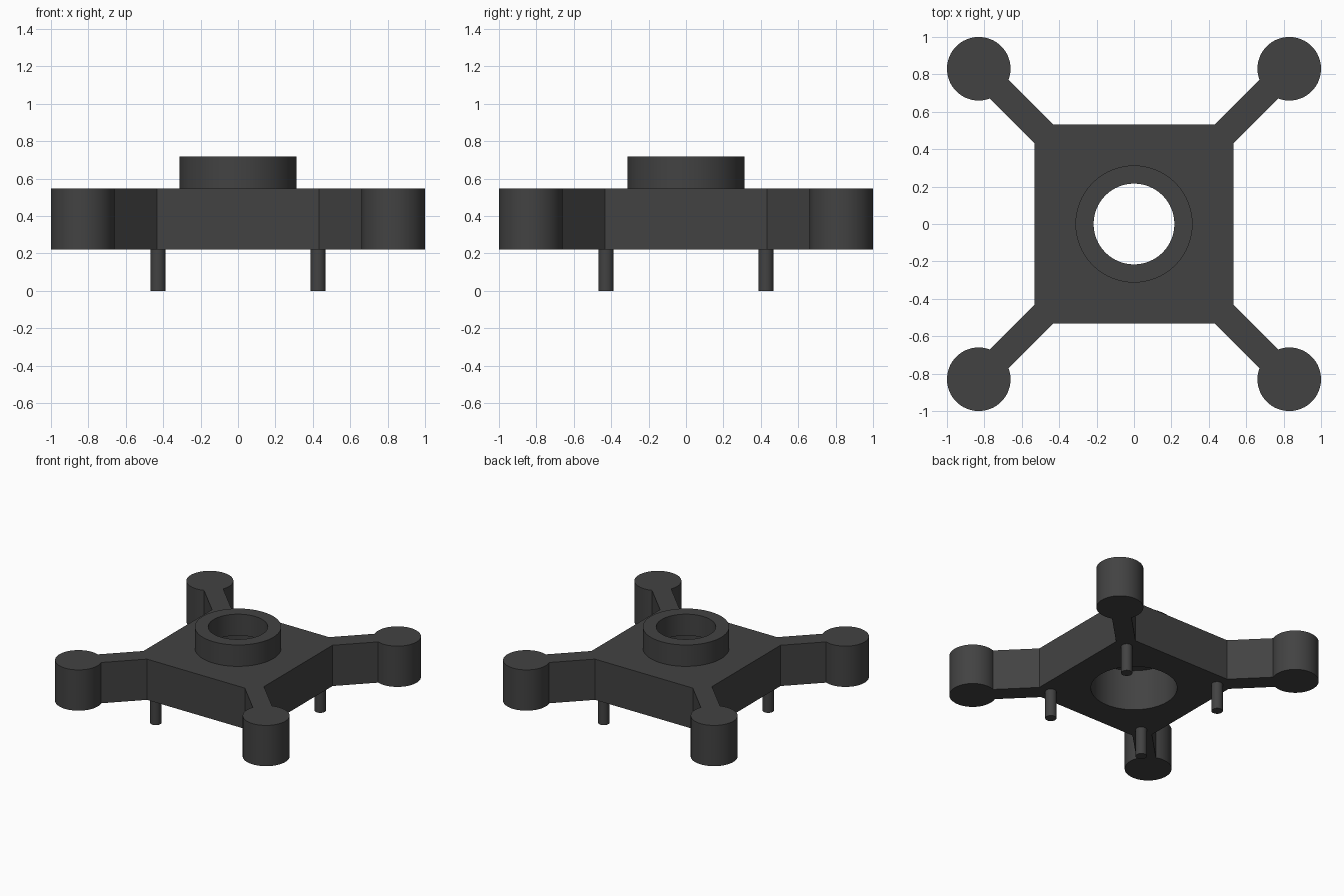
import bpy
import bmesh
from math import cos, sin, pi, asin, hypot

cube = bpy.data.objects.get("Cube")
if cube:
    bpy.data.objects.remove(cube, do_unlink=True)

GREY = (0.055, 0.055, 0.055, 1)
mat = bpy.data.materials.new("dark grey plastic")
mat.use_nodes = True
mat.diffuse_color = GREY
mat.node_tree.nodes["Principled BSDF"].inputs["Base Color"].default_value = GREY

BOTTOM, DECK, TOP = 0.222, 0.548, 0.719
HALF = 0.533        # half width of the square plate
ARM = 0.0707        # half width of an arm
POST_AT, POST_R = 0.83, 0.17
BORE, RING_R, RING_HOLE = 0.313, 0.313, 0.216


def circle(r, x=0, y=0, n=64, start=0, sweep=2 * pi):
    """Points along an arc; a full turn leaves out the repeated end point."""
    count = n if sweep >= 2 * pi else n + 1
    return [(x + r * cos(start + sweep * i / n), y + r * sin(start + sweep * i / n))
            for i in range(count)]


def prism(name, loops, z0, z1):
    """Extrude closed outlines upward; further loops become holes."""
    bm = bmesh.new()
    edges = []
    for loop in loops:
        vs = [bm.verts.new((x, y, z0)) for x, y in loop]
        edges += [bm.edges.new((v, vs[i - 1])) for i, v in enumerate(vs)]
    if len(loops) == 1:
        bm.faces.new(vs)
    else:
        bmesh.ops.triangle_fill(bm, edges=edges, use_beauty=True, use_dissolve=False,
                                normal=(0, 0, 1))
    ext = bmesh.ops.extrude_face_region(bm, geom=bm.faces[:], use_keep_orig=True)
    bmesh.ops.translate(bm, vec=(0, 0, z1 - z0),
                        verts=[g for g in ext["geom"] if isinstance(g, bmesh.types.BMVert)])
    bmesh.ops.recalc_face_normals(bm, faces=bm.faces)
    mesh = bpy.data.meshes.new(name)
    bm.to_mesh(mesh)
    bm.free()
    mesh.materials.append(mat)
    obj = bpy.data.objects.new(name, mesh)
    bpy.context.collection.objects.link(obj)
    bpy.ops.object.select_all(action="DESELECT")
    obj.select_set(True)
    bpy.context.view_layer.objects.active = obj
    bpy.ops.object.shade_smooth_by_angle(angle=pi / 6)
    return obj


# Frame: square plate whose corners run out along arms into round motor posts
outline = []
corner = HALF * 2 ** 0.5 - ARM      # where the arm sides leave the plate
join = pi - asin(ARM / POST_R)      # where the arm sides meet the post
for k in range(4):
    a = pi / 4 + k * pi / 2
    c, s = cos(a), sin(a)
    reach = POST_AT * 2 ** 0.5
    outline.append((corner * c + ARM * s, corner * s - ARM * c))
    outline += circle(POST_R, reach * c, reach * s, 56, a - join, 2 * join)
    outline.append((corner * c - ARM * s, corner * s + ARM * c))
prism("frame_with_arms", [outline, circle(BORE)], BOTTOM, DECK)

# Raised collar with a narrower hole than the bore below it
prism("top_collar", [circle(RING_R), circle(RING_HOLE)], DECK, TOP)

# Four pin legs
for x, side in ((-0.428, "right"), (0.428, "left")):
    for y, end in ((-0.428, "front"), (0.428, "back")):
        prism(f"{end}_{side}_leg", [circle(0.041, x, y, 32)], 0, BOTTOM)
